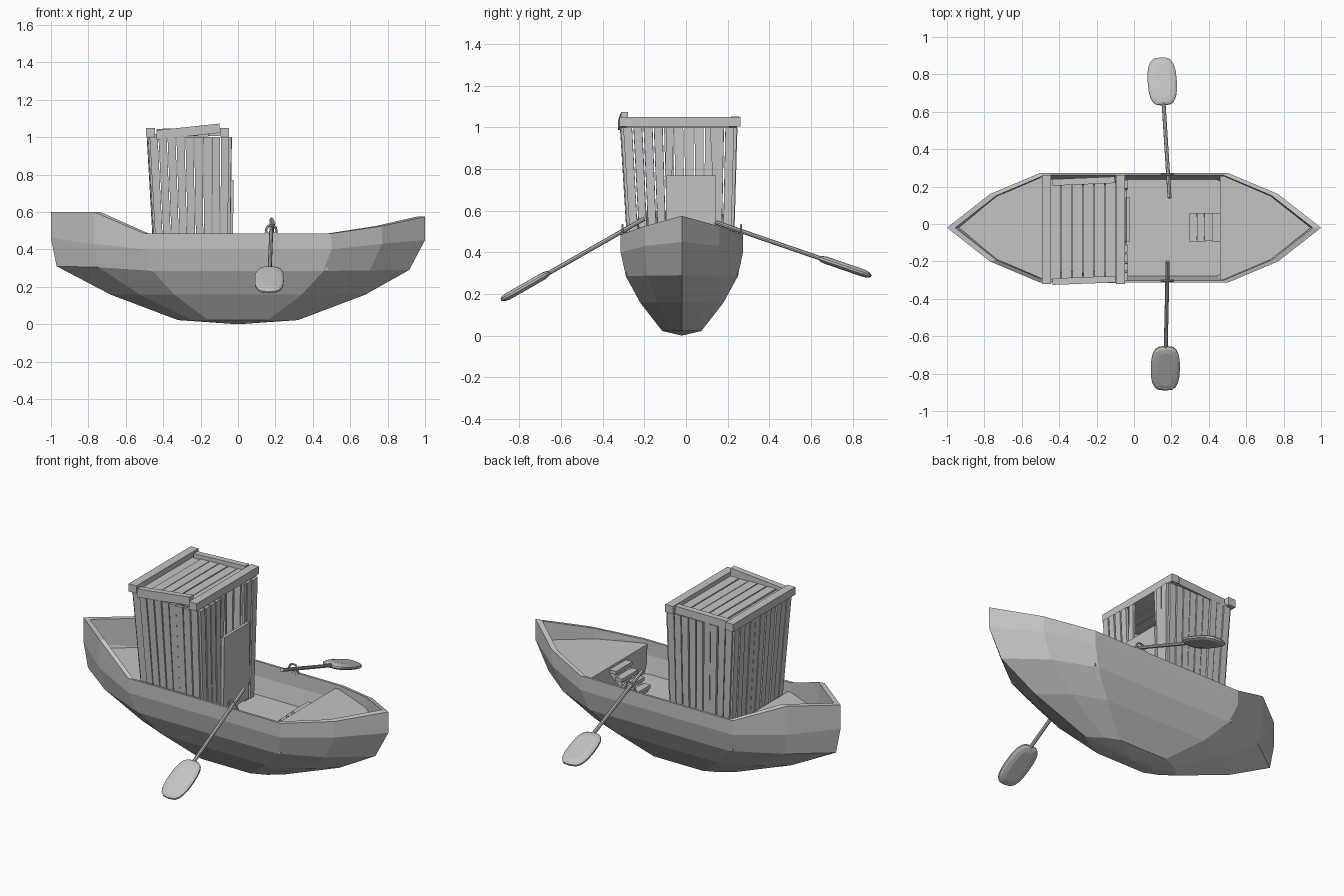
import bpy, bmesh, math, random
from mathutils import Vector as V, Matrix

if "Cube" in bpy.data.objects:
    bpy.data.objects.remove(bpy.data.objects["Cube"])
random.seed(4)

mat = bpy.data.materials.new("plain grey")
mat.diffuse_color = (0.55, 0.55, 0.55, 1)
mat.use_nodes = True
mat.node_tree.nodes["Principled BSDF"].inputs["Base Color"].default_value = mat.diffuse_color
CY = -0.02                                   # centre line of the hull


def make(name, verts, faces):
    me = bpy.data.meshes.new(name)
    me.from_pydata([tuple(v) for v in verts], [], faces)
    bm = bmesh.new()
    bm.from_mesh(me)
    bmesh.ops.recalc_face_normals(bm, faces=bm.faces)
    bm.to_mesh(me)
    bm.free()
    me.materials.append(mat)
    ob = bpy.data.objects.new(name, me)
    bpy.context.collection.objects.link(ob)
    return ob


def board(name, a, b, w, t):
    """Straight board from a to b; w and t are full width and thickness vectors."""
    a, b, w, t = V(a), V(b), V(w) / 2, V(t) / 2
    vs = [p + q for p in (a, b) for q in (-w - t, w - t, w + t, -w + t)]
    return make(name, vs, [(0, 1, 2, 3), (4, 5, 6, 7)] +
                [(i, (i + 1) % 4, 4 + (i + 1) % 4, 4 + i) for i in range(4)])


def prism(name, pts, z0, z1):
    n = len(pts)
    vs = [(x, y, z) for z in (z0, z1) for x, y in pts]
    return make(name, vs, [tuple(range(n)), tuple(range(n, 2 * n))] +
                [(i, (i + 1) % n, n + (i + 1) % n, n + i) for i in range(n)])


# Hull: one plan outline, scaled level by level, then folded inside to the floor
half = [(1, 0), (.77, .18), (.5, .294), (-.5, .294), (-.77, .18), (-1, 0)]
plan = half + [(x, -y) for x, y in half[-2:0:-1]]
sheer = {1: .575, .77: .525, .5: .485, -.5: .485, -.77: .6, -1: .6}
second = {1: .45, .77: .43, .5: .4, -.5: .4, -.77: .43, -1: .46}
third = {1: .29, .77: .288, .5: .285, -.5: .285, -.77: .305, -1: .31}
flat = lambda z: {x: z for x in sheer}
levels = [(.32, .32, flat(.022)), (.68, .68, flat(.158)), (.915, .97, third),
          (1, 1, second), (1, 1, sheer), (.955, .955, sheer),
          (.95, .95, second), (.88, .88, flat(.3))]
verts, faces, n = [(0, CY, 0)], [], len(plan)
for bow, stern, z in levels:
    for x, y in plan:
        sx = stern if x < -.6 else bow
        verts.append((x * sx, CY + y * bow, z[x]))
for i in range(n):
    j = (i + 1) % n
    faces.append((0, 1 + j, 1 + i))
    for k in range(len(levels) - 1):
        a, b = 1 + k * n, 1 + (k + 1) * n
        faces.append((a + i, a + j, b + j, b + i))
faces.append(tuple(range(1 + (len(levels) - 1) * n, len(verts))))
make("hull", verts, faces)

# Raised decks at bow and stern, with the bulkhead under the bow deck
for name, s, z in (("bow_deck", 1, .465), ("stern_deck", -1, .43)):
    pts = [(s * x, CY + y) for x, y in
           [(.46, -.277), (.48, -.277), (.73, -.17), (.945, 0),
            (.73, .17), (.48, .277), (.46, .277)]]
    prism(name, pts, z - .025, z)
    board(name + "_bulkhead", (s * .47, CY, .29), (s * .47, CY, z - .002), (0, .536, 0), (.018, 0, 0))

# Steps up to the bow deck
for k in range(4):
    x, z = .32 + .04 * k, .335 + .035 * k
    board("step", (x, -.09 + random.uniform(-.005, .005), z), (x, .06, z),
          (.045, 0, 0), (0, 0, .02))
for y in (-.075, .045):
    board("step_stringer", (.31, y, .305), (.455, y, .43), (0, .015, 0), (.02, 0, -.02))

# Cabin walls: planks between the corners, leaning out towards the top
top = [V((-.475, -.305, 1.0)), V((-.045, -.305, 1.0)), V((-.045, .235, 1.0)), V((-.475, .235, 1.0))]
bot = [V((-.435, -.262, .3)), V((-.055, -.262, .3)), V((-.055, .215, .3)), V((-.435, .215, .3))]


def wall(name, i, count, gap, skip=None):
    j = (i + 1) % 4
    d = (top[j] - top[i]).normalized()
    out = V((d.y, -d.x, 0))
    pitch_t = (top[j] - top[i]).length / count
    pitch_b = (bot[j] - bot[i]).length / count
    for k in range(count):
        f = (k + .5) / count
        p, q = bot[i].lerp(bot[j], f), top[i].lerp(top[j], f)
        if skip and skip[0] < q.y < skip[1]:
            continue
        off = out * random.uniform(-.004, .004)
        wt, wb = d * (pitch_t - gap) / 2, d * (pitch_b - gap) / 2
        wt *= random.uniform(.96, 1)
        t = out * .009
        vs = [p + off - wb - t, p + off + wb - t, p + off + wb + t, p + off - wb + t,
              q + off - wt - t, q + off + wt - t, q + off + wt + t, q + off - wt + t]
        make(name, vs, [(0, 1, 2, 3), (4, 5, 6, 7)] +
             [(a, (a + 1) % 4, 4 + (a + 1) % 4, 4 + a) for a in range(4)])


wall("cabin_front_plank", 0, 9, .004)
wall("cabin_bow_plank", 1, 11, .007, (-.09, .15))
wall("cabin_back_plank", 2, 9, .005)
wall("cabin_stern_plank", 3, 11, .005)

# Lower half door and the crooked jambs of the opening above it
board("door", (-.038, .025, .32), (-.032, .025, .77), (0, .24, 0), (.018, 0, 0))
board("door_jamb", (-.055, -.085, .76), (-.05, -.075, 1.0), (0, .035, 0), (.015, 0, 0))
board("door_jamb", (-.055, .155, .53), (-.05, .13, 1.0), (0, .03, 0), (.015, 0, 0))

# Roof: cross planks, two beams and two loose side boards
for k in range(6):
    x = -.42 + .059 * k
    z = 1.012 + random.uniform(-.004, .004)
    board("roof_plank", (x, -.3, z), (x, .24, z), (.054, 0, 0), (0, 0, .02))
for x in (-.468, -.072):
    board("roof_beam", (x, -.32, 1.027), (x, .262, 1.027), (.05, 0, 0), (0, 0, .046))
board("roof_side_board", (-.435, -.308, 1.012), (-.098, -.295, 1.048), (0, .035, 0), (0, 0, .05))
board("roof_side_board", (-.435, .222, 1.022), (-.105, .236, 1.03), (0, .035, 0), (0, 0, .045))


# Oars: thin shaft with a rounded, slightly dished blade
def oar(name, a, b):
    a, b = V(a), V(b)
    y = (b - a).normalized()
    x = V((1, 0, 0))
    x = (x - y * x.dot(y)).normalized()
    z = x.cross(y)
    length = (b - a).length
    m = Matrix.Translation(a) @ Matrix((x, y, z)).transposed().to_4x4()
    ns, r = 8, .0105
    vs = [m @ V((r * math.cos(t), l, r * math.sin(t))) for l in (0, length - .2)
          for t in [math.tau * k / ns for k in range(ns)]]
    make(name + "_shaft", vs, [tuple(range(ns)), tuple(range(ns, 2 * ns))] +
         [(i, (i + 1) % ns, ns + (i + 1) % ns, ns + i) for i in range(ns)])
    # blade outline: superellipse, stacked as rim and inset crown
    L, W, nb = .135, .078, 20
    loops = []
    for s, h in ((.55, -.018), (.85, -.014), (1, -.006), (1, .004), (.85, .012), (.55, .018)):
        for k in range(nb):
            t = math.tau * k / nb
            c, d = math.cos(t), math.sin(t)
            px = math.copysign(abs(c) ** .62, c) * W * s
            py = math.copysign(abs(d) ** .8, d) * L * (1 - (1 - s) * .6)
            loops.append(m @ V((px, length - L + py, h)))
    fs = [tuple(range(nb)), tuple(range(5 * nb, 6 * nb))]
    for q in range(5):
        fs += [(q * nb + i, q * nb + (i + 1) % nb, (q + 1) * nb + (i + 1) % nb, (q + 1) * nb + i)
               for i in range(nb)]
    make(name + "_blade", loops, fs)


oar("front_oar", (.18, -.2, .562), (.165, -.888, .17))
oar("back_oar", (.19, .14, .545), (.143, .89, .287))

# Oarlocks on the rails
for y in (-.305, .265):
    bpy.ops.mesh.primitive_torus_add(location=(.178, y, .502), rotation=(math.pi / 2, 0, 0),
                                     major_radius=.028, minor_radius=.006,
                                     major_segments=12, minor_segments=6)
    ob = bpy.context.object
    ob.name = "oarlock"
    ob.data.materials.append(mat)
    board("oarlock_base", (.142, y, .486), (.214, y, .486), (0, .014, 0), (0, 0, .01))
